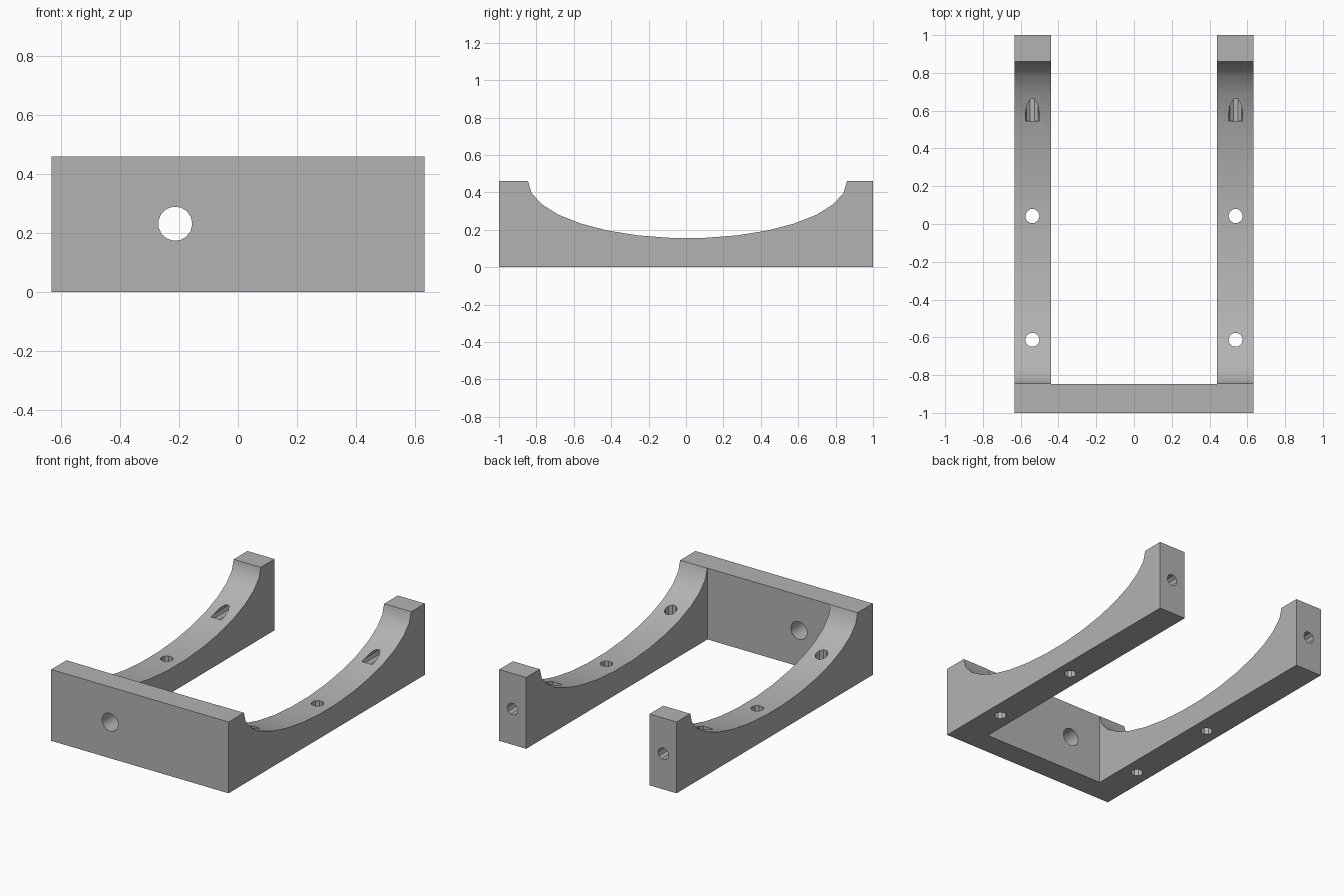
import bpy
import math
from mathutils import Matrix

if "Cube" in bpy.data.objects:
    bpy.data.objects.remove(bpy.data.objects["Cube"], do_unlink=True)

HALF_W, HEIGHT = 0.633, 0.46
ARM_INNER, PLATE_INNER = 0.44, -0.847
ARM_X, HOLE_R = 0.538, 0.038

grey = bpy.data.materials.new("plain grey")
grey.use_nodes = True
colour = (0.45, 0.45, 0.45, 1)
grey.diffuse_color = colour
grey.node_tree.nodes["Principled BSDF"].inputs["Base Color"].default_value = colour


def box(name, low, high):
    bpy.ops.mesh.primitive_cube_add(size=1)
    ob = bpy.context.object
    ob.name = name
    size = [b - a for a, b in zip(low, high)]
    middle = [(a + b) / 2 for a, b in zip(low, high)]
    ob.data.transform(Matrix.Translation(middle) @ Matrix.Diagonal((*size, 1)))
    return ob


def rod(name, axis, centre, radius, length, sides, stretch=1):
    """Prism along an axis, with its first corner on the next axis."""
    bpy.ops.mesh.primitive_cylinder_add(vertices=sides, radius=radius, depth=length)
    ob = bpy.context.object
    ob.name = name
    turn = Matrix.Rotation(-math.pi / 2, 4, 'Z')
    if axis == 'X':
        turn = Matrix.Rotation(math.pi / 2, 4, 'Y') @ Matrix.Rotation(math.pi, 4, 'Z')
    elif axis == 'Y':
        turn = Matrix.Rotation(math.pi / 2, 4, 'X') @ turn
    ob.data.transform(Matrix.Translation(centre) @ Matrix.Diagonal((1, 1, stretch, 1)) @ turn)
    return ob


# Solid block that becomes the U-shaped cradle
cradle = box("cradle_frame", (-HALF_W, -1, 0), (HALF_W, 1, HEIGHT))
cradle.data.materials.append(grey)

# Open space between the arms, and the shallow elliptical saddle
cutters = [
    box("arm_gap", (-ARM_INNER, PLATE_INNER, -0.2), (ARM_INNER, 1.2, 0.8)),
    rod("saddle_cut", 'X', (0, 0.008, HEIGHT), 0.8525, 2, 30, stretch=0.305 / 0.8525),
    # Round opening in the front plate
    rod("plate_hole", 'Y', (-0.213, -0.92, 0.232), 0.058, 0.4, 15),
]

# Screw holes down through each arm, and a bore into each arm's back end
for side in (-1, 1):
    x = side * ARM_X
    for y in (0.042, -0.613):
        cutters.append(rod("screw_hole", 'Z', (x, y, 0.3), HOLE_R, 1, 10))
    cutters.append(rod("end_bore", 'Y', (x, 0.845, 0.23), HOLE_R, 0.6, 10))

for cutter in cutters:
    cutter.hide_render = True
    cut = cradle.modifiers.new(cutter.name, 'BOOLEAN')
    cut.operation = 'DIFFERENCE'
    cut.solver = 'EXACT'
    cut.object = cutter

bpy.ops.object.select_all(action='DESELECT')
cradle.select_set(True)
bpy.context.view_layer.objects.active = cradle
for name in [m.name for m in cradle.modifiers]:
    bpy.ops.object.modifier_apply(modifier=name)
for cutter in cutters:
    bpy.data.objects.remove(cutter, do_unlink=True)

bpy.ops.object.shade_smooth_by_angle(angle=math.radians(30))
